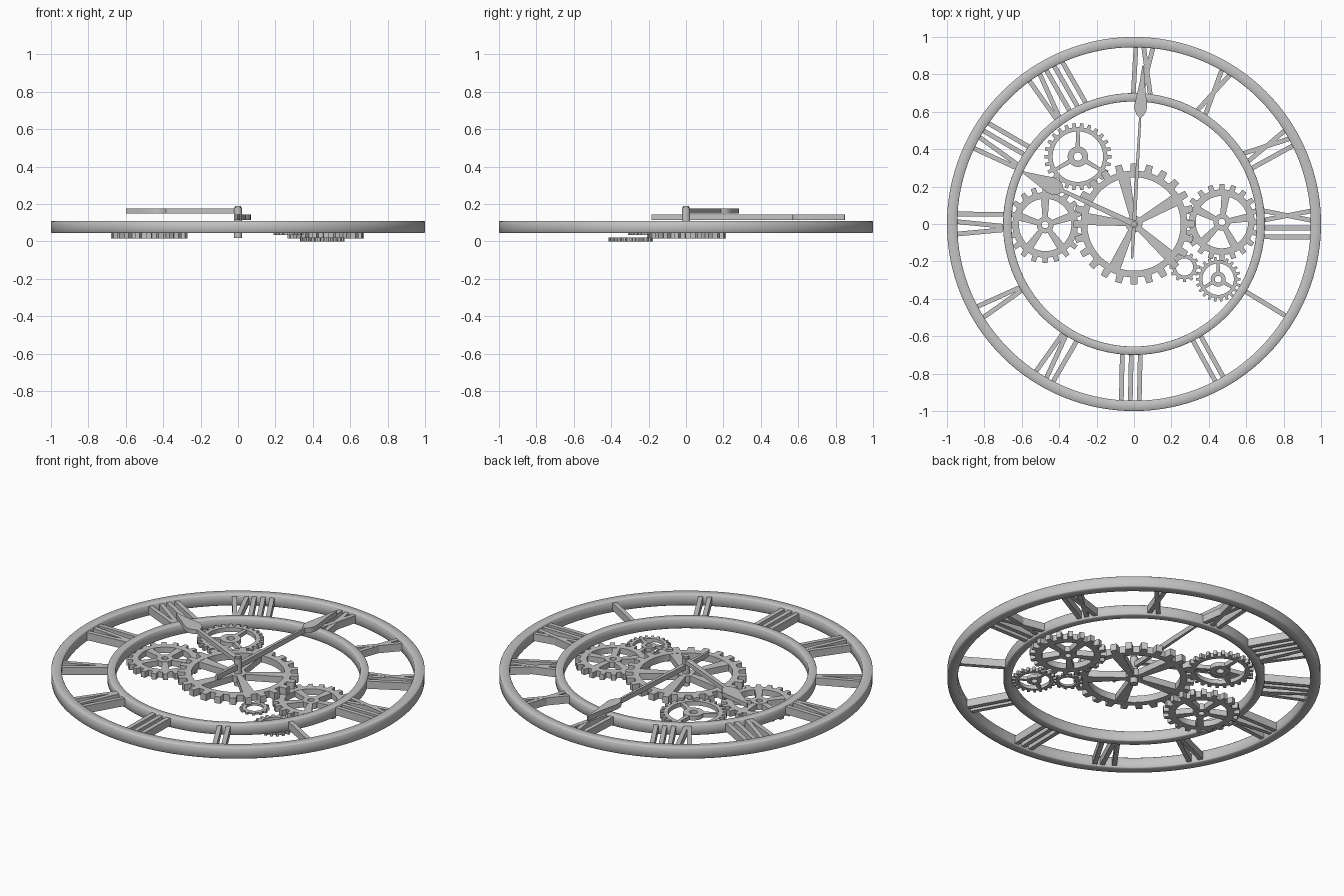
import bpy, bmesh
from math import sin, cos, pi, radians

if "Cube" in bpy.data.objects:
    bpy.data.objects.remove(bpy.data.objects["Cube"], do_unlink=True)

metal = bpy.data.materials.new("light_grey_metal")
metal.use_nodes = True
GREY = (0.55, 0.55, 0.55, 1)
metal.diffuse_color = GREY
metal.node_tree.nodes["Principled BSDF"].inputs["Base Color"].default_value = GREY


def finish(name, bm, angle=30):
    bmesh.ops.recalc_face_normals(bm, faces=bm.faces)
    mesh = bpy.data.meshes.new(name)
    bm.to_mesh(mesh)
    bm.free()
    mesh.materials.append(metal)
    ob = bpy.data.objects.new(name, mesh)
    bpy.context.collection.objects.link(ob)
    bpy.ops.object.select_all(action='DESELECT')
    ob.select_set(True)
    bpy.context.view_layer.objects.active = ob
    bpy.ops.object.shade_smooth_by_angle(angle=radians(angle))


def prism(bm, points, z0, z1):
    """Extruded flat outline."""
    face = bm.faces.new([bm.verts.new((x, y, z0)) for x, y in points])
    top = bmesh.ops.extrude_face_region(bm, geom=[face])["geom"]
    verts = [v for v in top if isinstance(v, bmesh.types.BMVert)]
    bmesh.ops.translate(bm, verts=verts, vec=(0, 0, z1 - z0))


def loft(bm, loops):
    """Join closed loops of equal length into a closed band."""
    rows = [[bm.verts.new(p) for p in loop] for loop in loops]
    n = len(rows[0])
    for a, b in zip(rows, rows[1:] + rows[:1]):
        for i in range(n):
            j = (i + 1) % n
            bm.faces.new((a[i], a[j], b[j], b[i]))


def circle(r, n, cx=0, cy=0):
    return [(cx + r * cos(2 * pi * i / n), cy + r * sin(2 * pi * i / n)) for i in range(n)]


def at(pts, z):
    return [(x, y, z) for x, y in pts]


def bevelled_ring(name, r_out, r_in, z0, z1, b):
    profile = [(r_out, z0 + b), (r_out, z1 - b), (r_out - b, z1), (r_in + b, z1),
               (r_in, z1 - b), (r_in, z0 + b), (r_in + b, z0), (r_out - b, z0)]
    bm = bmesh.new()
    loft(bm, [at(circle(r, 128), z) for r, z in profile])
    finish(name, bm, 50)


def place(points, angle, cx=0, cy=0):
    """Turn points drawn along +x to an angle and move them."""
    c, s = cos(radians(angle)), sin(radians(angle))
    return [(cx + x * c - y * s, cy + x * s + y * c) for x, y in points]


def gear(name, cx, cy, tip, root, bore, teeth, z0, z1, spokes=0, start=90,
         hub=0.045, hole=0.018, w_in=0.028, w_out=0.045):
    bm = bmesh.new()
    outer, inner = [], []
    pitch = 2 * pi / teeth
    for i in range(teeth):
        for t, r in ((-0.27, root), (-0.2, tip), (0.2, tip), (0.27, root), (0.5, root)):
            a = (i + t) * pitch
            outer.append((cx + r * cos(a), cy + r * sin(a)))
            inner.append((cx + bore * cos(a), cy + bore * sin(a)))
    loft(bm, [at(outer, z0), at(outer, z1), at(inner, z1), at(inner, z0)])
    if spokes:
        h, o = circle(hole, 24, cx, cy), circle(hub, 24, cx, cy)
        loft(bm, [at(o, z0), at(o, z1), at(h, z1), at(h, z0)])
    e = 0.001
    for k in range(spokes):
        bar = [(hub * 0.85, -w_in / 2), (bore + 0.01, -w_out / 2),
               (bore + 0.01, w_out / 2), (hub * 0.85, w_in / 2)]
        prism(bm, place(bar, start + 360 * k / spokes, cx, cy), z0 + e, z1 - e)
    finish(name, bm)


# Dial rings
bevelled_ring("outer_ring", 1.0, 0.945, 0.045, 0.11, 0.004)
bevelled_ring("inner_ring", 0.70, 0.655, 0.045, 0.105, 0.003)

# Hour numerals made of straight bars between the rings
R0, R1, GAP = 0.685, 0.955, 0.048
WIDTH = {"I": GAP, "V": 0.10, "X": 0.085}


def numeral(index, text, angle):
    bm = bmesh.new()
    pos = sum(WIDTH[c] for c in text) / 2
    for c in text:
        w = WIDTH[c]
        mid, h = pos - w / 2, w / 2 - 0.016
        bars = {"I": [(0, 0)], "V": [(0.008, h), (-0.008, -h)], "X": [(h, -h), (-h, h)]}[c]
        for k, (a, b) in enumerate(bars):
            a, b, t, e = mid + a, mid + b, 0.0125, 0.001 * k
            bar = [(R0, a - t), (R1, b - t), (R1, b + t), (R0, a + t)]
            prism(bm, place(bar, angle), 0.055 + e, 0.1 - e)
        pos -= w
    finish("hour_numeral_%d" % index, bm)


NUMERALS = ["I", "II", "III", "IV", "V", "VI", "VII", "VIII", "IX", "X", "XI", "XII"]
for i, text in enumerate(NUMERALS):
    numeral(i + 1, text, -31.2 - 30 * i + (1 if 3 <= i < 8 or i == 11 else 0) - (2 if i == 8 else 0))

# Gear train
gear("main_gear", 0, 0, 0.325, 0.285, 0.25, 24, 0.05, 0.09, 5, 30, w_in=0.03, w_out=0.065)
gear("left_wheel", 0.47, 0.01, 0.205, 0.175, 0.14, 20, 0.015, 0.05, 5, 82)
gear("right_wheel", -0.475, -0.005, 0.205, 0.175, 0.14, 20, 0.015, 0.05, 5, 90)
gear("rear_wheel", -0.30, 0.36, 0.18, 0.158, 0.135, 26, 0.05, 0.075, 3, 90,
     hub=0.055, hole=0.022, w_in=0.025, w_out=0.018)
gear("small_wheel", 0.45, -0.295, 0.12, 0.102, 0.084, 22, 0.0, 0.02, 3, 90,
     hub=0.04, w_in=0.02, w_out=0.015)
gear("idler_wheel", 0.27, -0.23, 0.08, 0.066, 0.046, 12, 0.033, 0.045)


# Spear-tipped hands
def hand(name, angle, half, z0, z1):
    outline = half + [(x, -y) for x, y in reversed(half)]
    bm = bmesh.new()
    prism(bm, place(outline, angle), z0, z1)
    finish(name, bm, 40)


hand("minute_hand", 86.7, [(-0.185, 0.006), (0, 0.011), (0.57, 0.006), (0.585, 0.02),
                           (0.61, 0.032), (0.64, 0.033), (0.76, 0.013), (0.85, 0.004)], 0.115, 0.145)
hand("hour_hand", 155, [(-0.015, 0.016), (0.42, 0.01), (0.435, 0.03), (0.46, 0.043),
                        (0.49, 0.045), (0.57, 0.025), (0.66, 0.004)], 0.15, 0.175)

# Centre axle
bm = bmesh.new()
prism(bm, circle(0.022, 24), 0.018, 0.18)
prism(bm, circle(0.015, 24), 0.179, 0.19)
finish("centre_axle", bm)
